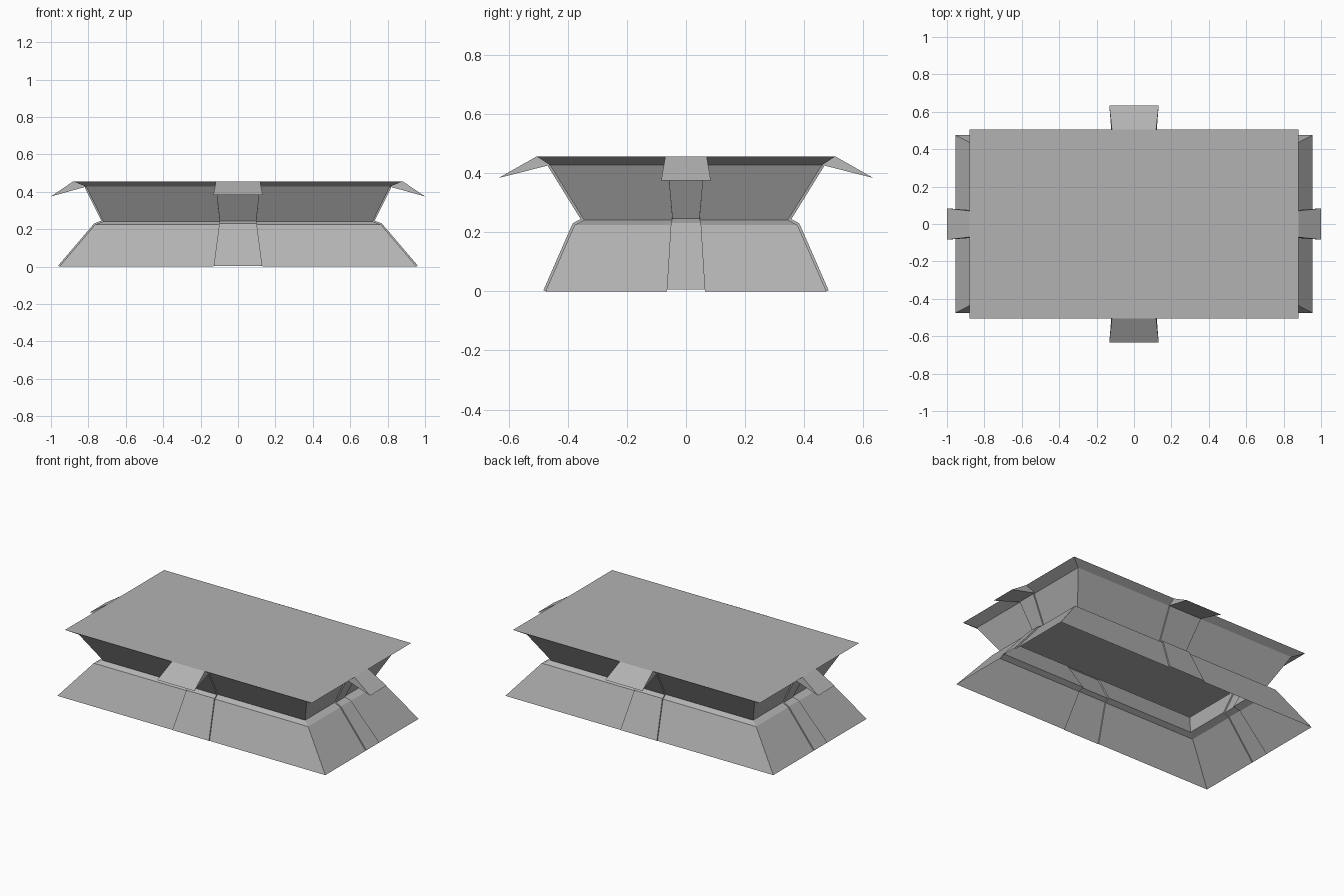
import bpy, bmesh
from mathutils import Vector

if "Cube" in bpy.data.objects:
    bpy.data.objects.remove(bpy.data.objects["Cube"])

# side profiles (distance from centre, height), bottom to top of wall
PX = [(.955, 0), (.764, .224), (.72, .241), (.812, .427)]
PY = [(.475, 0), (.377, .224), (.345, .241), (.46, .427)]
# half widths of the raised straps at each profile point
WX = (.065, .051, .046, .062)
WY = (.13, .10, .098, .118)
TOP_X, TOP_Y, TOP_Z = .88, .505, .456
RAISE = .008

grey = bpy.data.materials.new("dark_grey")
grey.diffuse_color = (.45, .45, .45, 1)
grey.use_nodes = True
grey.node_tree.nodes["Principled BSDF"].inputs["Base Color"].default_value = grey.diffuse_color


def finish(name, bm):
    bmesh.ops.remove_doubles(bm, verts=bm.verts, dist=1e-5)
    bmesh.ops.recalc_face_normals(bm, faces=bm.faces)
    me = bpy.data.meshes.new(name)
    bm.to_mesh(me)
    bm.free()
    me.materials.append(grey)
    ob = bpy.data.objects.new(name, me)
    bpy.context.collection.objects.link(ob)
    return ob


def offset_profile(prof, t):
    # push the profile outwards by t, mitred at the bends
    pts = [Vector(p) for p in prof]
    normals = []
    for a, b in zip(pts, pts[1:]):
        d = (b - a).normalized()
        normals.append(Vector((d.y, -d.x)))
    out = []
    for i, p in enumerate(pts):
        n0, n1 = normals[max(i - 1, 0)], normals[min(i, len(normals) - 1)]
        out.append(p + (n0 + n1) * t / (1 + n0.dot(n1)))
    return out


def ring(px, py, wx, wy, ox, oy):
    # half an outline (front, right), turned half a circle for the rest
    (x, z), (y, _) = px, py
    half = [(-x, -y, z), (-wy, -y, z), (-wy, -oy[0], oy[1]),
            (wy, -oy[0], oy[1]), (wy, -y, z),
            (x, -y, z), (x, -wx, z), (ox[0], -wx, ox[1]),
            (ox[0], wx, ox[1]), (x, wx, z)]
    return half + [(-a, -b, c) for a, b, c in half]


# pinched hollow body, open underneath, straps pressed out of its walls
rings = [ring(*r) for r in zip(PX, PY, WX, WY, offset_profile(PX, RAISE),
                               offset_profile(PY, RAISE))]
rings.append(ring(PX[-1], PY[-1], WX[-1], WY[-1], PX[-1], PY[-1]))
tx, ty = (TOP_X, TOP_Z), (TOP_Y, TOP_Z)
rings.append(ring(tx, ty, .07, .118, tx, ty))
bm = bmesh.new()
vs = [[bm.verts.new(p) for p in r] for r in rings]
for a, b in zip(vs, vs[1:]):
    for i in range(len(a)):
        j = (i + 1) % len(a)
        bm.faces.new((a[i], a[j], b[j], b[i]))
# flat top
bm.faces.new(vs[-1])
finish("body", bm)


def flap(name, axis, s, inner, edge, w0, w1, tip, tip_z):
    # drooping wedge hanging off the rim
    def place(d, w, z):
        return (s * d, w, z) if axis == 'x' else (w, s * d, z)
    bm = bmesh.new()
    L, R = [[bm.verts.new(place(*p)) for p in
             ((inner[0], k * w0, inner[1]), (edge, k * w0, TOP_Z),
              (tip, k * w1, tip_z))] for k in (-1, 1)]
    bm.faces.new(L)
    bm.faces.new(R)
    for i in range(3):
        j = (i + 1) % 3
        bm.faces.new((L[i], L[j], R[j], R[i]))
    finish(name, bm)


for name, s in (("front_flap", -1), ("back_flap", 1)):
    flap(name, 'y', s, PY[-1], TOP_Y, .118, .132, .634, .383)
for name, s in (("left_flap", -1), ("right_flap", 1)):
    flap(name, 'x', s, PX[-1], TOP_X, .07, .084, 1.0, .375)
